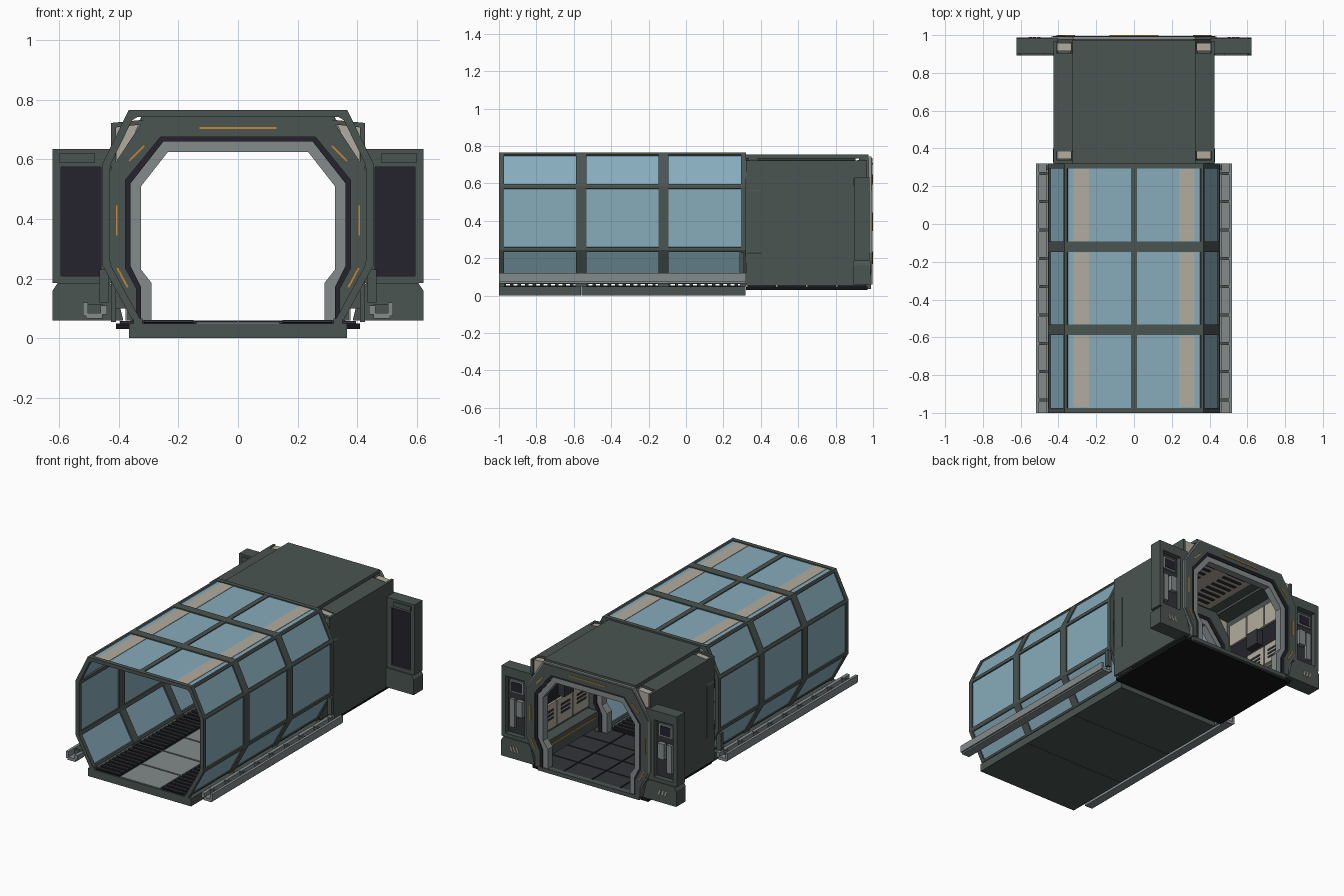
import bpy, bmesh
from mathutils import Vector

cube = bpy.data.objects.get("Cube")
if cube:
    bpy.data.objects.remove(cube)


def material(name, *rgb):
    m = bpy.data.materials.new(name)
    m.use_nodes = True
    m.diffuse_color = (*rgb, 1)
    m.node_tree.nodes["Principled BSDF"].inputs["Base Color"].default_value = (*rgb, 1)
    return m


GREEN = material("dark green metal", .069, .089, .083)
GRAY = material("mid gray metal", .23, .255, .255)
BEIGE = material("beige panel", .445, .413, .342)
PURPLE = material("dark purple rubber", .018, .016, .025)
BLACK = material("near black", .007, .007, .009)
GRATE = material("dark grating", .032, .034, .04)
GLASS = material("blue glass", .243, .41, .5)
ORANGE = material("orange light", .578, .242, .032)


def prisms(name, mat, items, mirror=False):
    """Extrude (x, z) outlines along y; items are (outline, y0, y1)."""
    bm = bmesh.new()
    for outline, y0, y1 in items:
        for s in ((1, -1) if mirror else (1,)):
            a = [bm.verts.new((s * x, y0, z)) for x, z in outline]
            b = [bm.verts.new((s * x, y1, z)) for x, z in outline]
            bm.faces.new(a)
            bm.faces.new(b[::-1])
            for i in range(len(a)):
                bm.faces.new((a[i - 1], b[i - 1], b[i], a[i]))
    bmesh.ops.recalc_face_normals(bm, faces=bm.faces)
    me = bpy.data.meshes.new(name)
    bm.to_mesh(me)
    bm.free()
    me.materials.append(mat)
    ob = bpy.data.objects.new(name, me)
    bpy.context.collection.objects.link(ob)
    return ob


def block(x0, x1, y0, y1, z0, z1):
    return [(x0, z0), (x1, z0), (x1, z1), (x0, z1)], y0, y1


def arch(outer, inner):
    """Closed outline of an arch from two half paths running bottom to top."""
    full = lambda p: p + [(-x, z) for x, z in reversed(p)]
    return full(outer) + full(inner)[::-1]


def blend(p, q, t):
    return [tuple(Vector(a).lerp(Vector(b), t)) for a, b in zip(p, q)]


def strip(p, q, w):
    """Thin quad outline running from p to q."""
    p, q = Vector(p), Vector(q)
    d = (q - p).normalized() * w / 2
    n = Vector((-d.y, d.x))
    return [tuple(v) for v in (p + n, q + n, q - n, p - n)]


# Glazed corridor: ribs, long beams, glass shell
OUT = [(.355, .062), (.455, .245), (.455, .585), (.367, .765)]
INN = [(.327, .062), (.43, .25), (.43, .578), (.35, .742)]
START, BAY = -1, .44
bays = [(START + i * BAY, START + (i + 1) * BAY) for i in range(3)]
ribs = []
for a, b in bays:
    ribs += [(arch(OUT, INN), a, a + .027), (arch(OUT, INN), b - .027, b)]
prisms("corridor_ribs", GREEN, ribs)

beams = []
path = OUT + [(0, .765)]
for i in range(4):
    o, n = Vector(OUT[i]), Vector(INN[i])
    prev = Vector(path[max(i - 1, 0)])
    nxt = Vector(path[i + 1])
    back = (prev - o).normalized() * .013
    fwd = (nxt - o).normalized() * .013
    beams.append(([tuple(v) for v in (o + back, o, o + fwd, n + fwd, n + back)]
                  if i else [tuple(v) for v in (o, o + fwd, n + fwd, n)], START, .32))
prisms("corridor_beams", GREEN, beams, True)
prisms("ridge_beam", GREEN, [block(-.016, .016, START, .32, .742, .764)])
prisms("glass_shell", GLASS, [(arch(blend(OUT, INN, .3), blend(OUT, INN, .6)), START + .01, .31)])
prisms("ceiling_light_strips", BEIGE,
       [block(.237, .32, a + .03, b - .03, .747, .761) for a, b in bays], True)

# Corridor floor: slabs, centre walkway, slatted gratings
prisms("floor_slabs", GREEN, [block(-.366, .366, a + .001, b - .001, 0, .05) for a, b in bays])
prisms("walkway_plates", GRAY,
       [block(-.14, .14, a + .005 + k * BAY / 2, a + (k + 1) * BAY / 2 - .005, .05, .055)
        for a, b in bays for k in range(2)])
prisms("grating_beds", BLACK, [block(.15, .315, a + .01, b - .01, .05, .054) for a, b in bays], True)
prisms("grating_slats", GRATE,
       [block(.15, .315, a + .02 + k * .04, a + .038 + k * .04, .054, .061)
        for a, b in bays for k in range(10)], True)
prisms("wall_feet", GREEN,
       [block(.32, .35, y, y + .03, .05, .066) for a, b in bays for y in (a, b - .03)], True)

# Side ladder rails
prisms("side_rails", GRAY,
       [block(.503, .52, START, .32, .075, .12), block(.44, .462, START, .32, .08, .11),
        block(.455, .51, START, .32, .066, .085)], True)
prisms("rail_rungs", GREEN,
       [block(.455, .507, y, y + .016, .084, .113)
        for y in [START + .06 + k * .15 for k in range(9)]], True)
prisms("rail_end_boxes", GREEN, [block(.435, .465, .285, .31, .12, .23)], True)

# Rear room shell
prisms("room_walls", GREEN, [block(.41, .426, .32, .968, .055, .722)], True)
prisms("room_roof", GREEN, [block(-.325, .325, .32, .975, .733, .755)])
prisms("roof_shoulders", GREEN,
       [([(.315, .733), (.426, .722), (.426, .705), (.315, .718)], .385, .905),
        ([(.315, .733), (.426, .722), (.426, .705), (.315, .718)], .32, .338)], True)
prisms("corner_brackets", BEIGE,
       [([(.33, .725), (.408, .718), (.408, .6), (.39, .58)], y, y + .042)
        for y in (.343, .917)], True)
prisms("room_underside", BLACK, [block(-.41, .41, .32, .97, .03, .05)])
prisms("room_floor_tiles", GRATE,
       [block(-.4 + i * .2 + .004, -.2 + i * .2 - .004, .33 + j * .16, .482 + j * .16, .05, .058)
        for i in range(4) for j in range(4)])

# Room interior: benches, wall panels, ceiling panel with vents
prisms("wall_benches", GREEN, [block(.335, .411, .41, .92, .1, .2)], True)
prisms("bench_lights", ORANGE, [block(.331, .336, .44, .89, .165, .172)], True)
prisms("wall_panels", BEIGE,
       [block(.395, .411, .42 + k * .165, .575 + k * .165, z, z + h)
        for k in range(3) for z, h in ((.22, .16), (.52, .14))], True)
prisms("wall_recess", PURPLE, [block(.403, .411, .42, .91, .385, .515)], True)
prisms("wall_vents", GRATE,
       [block(.391, .396, .45 + k * .165, .54 + k * .165, z, z + .012)
        for k in range(3) for z in (.28, .305, .33)], True)
prisms("wall_equipment", GRATE, [block(.36, .405, .62, .72, .4, .5)], True)
prisms("ceiling_panel", BEIGE, [block(-.24, .24, .42, .9, .722, .734)])
prisms("ceiling_vents", GRATE,
       [block(.05, .19, .46 + k * .05, .48 + k * .05, .717, .723) for k in range(8)], True)

# Door frames, nested from outside to inside
D0 = [(.37, .06), (.37, .12), (.43, .23), (.43, .56), (.315, .735)]
D1 = [(.34, .06), (.34, .165), (.378, .235), (.378, .53), (.26, .675)]
D2 = [(.325, .06), (.325, .17), (.36, .24), (.36, .52), (.25, .66)]
D3 = [(.29, .06), (.29, .185), (.325, .23), (.325, .51), (.235, .625)]
LIGHTS = [((.407, .345), (.407, .445)), ((.365, .595), (.315, .645)),
          ((.405, .235), (.37, .17)), ((.29, .725), (.265, .725))]
for end, y0, y1, face in (("front", .325, .4, .323), ("rear", .925, .996, .997)):
    prisms(end + "_door_frame", GREEN, [(arch(D0, D1), y0, y1)])
    prisms(end + "_door_seal", PURPLE, [(arch(D1, D2), y0 + .006, y1 - .006)])
    prisms(end + "_door_lining", GRAY, [(arch(D2, D3), y0 + .012, y1 - .012)])
    prisms(end + "_door_lights", ORANGE,
           [(strip(p, q, .006), face - .003, face + .003) for p, q in LIGHTS[:3]], True)
    prisms(end + "_door_top_light", ORANGE,
           [block(-.13, .13, face - .003, face + .003, .702, .708)])
prisms("rear_door_trim", GRAY,
       [(arch([(x + .008, z + (.008 if z > .7 else 0)) for x, z in D0], D0), .976, .992)])
prisms("rear_threshold", GREEN, [block(-.36, .36, .955, .99, .035, .06)])

# Side control pods
prisms("pod_frames", GREEN,
       [block(.405, .622, .9, .982, .575, .635), block(.594, .622, .9, .982, .185, .575),
        block(.405, .46, .9, .982, .185, .575), block(.46, .594, .9, .982, .185, .208),
        block(.48, .6, .893, .9, .59, .62)], True)
prisms("pod_bases", GREEN,
       [([(.385, .06), (.622, .06), (.622, .16), (.605, .185), (.43, .185), (.41, .165)],
         .892, .987)], True)
prisms("pod_front_panels", PURPLE, [block(.455, .598, .91, .925, .2, .58)], True)
prisms("pod_rear_panels", GRATE, [block(.455, .598, .925, .95, .2, .58)], True)
prisms("pod_controls", GRAY,
       [block(.48, .575, .95, .962, .47, .55), block(.48, .525, .95, .975, .33, .43),
        block(.54, .575, .95, .968, .25, .43)], True)
prisms("pod_screens", PURPLE, [block(.49, .565, .962, .965, .48, .54)], True)
prisms("pod_base_vents", BEIGE,
       [(strip((.5 + k * .022, .11), (.51 + k * .022, .14), .009), .986, .99)
        for k in range(3)], True)
